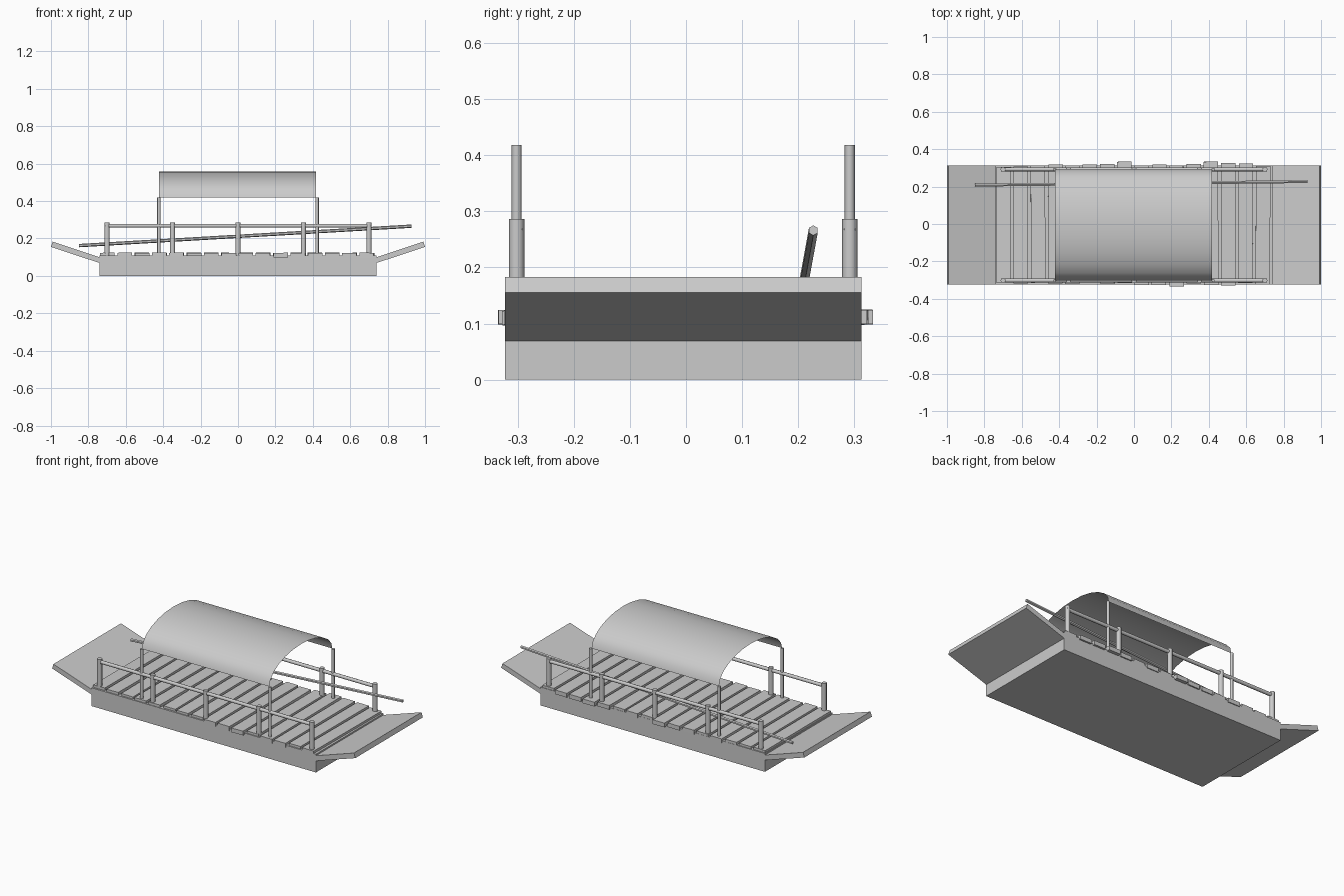
import bpy, bmesh, math, random
from mathutils import Vector

if "Cube" in bpy.data.objects:
    bpy.data.objects.remove(bpy.data.objects["Cube"])
random.seed(4)
YC = -0.005          # hull centre line
SIDE = 0.297         # rail offset from centre line


def make(name, verts, faces):
    me = bpy.data.meshes.new(name)
    me.from_pydata(verts, [], faces)
    bm = bmesh.new()
    bm.from_mesh(me)
    if len(faces) > 1:
        bmesh.ops.recalc_face_normals(bm, faces=bm.faces)
    bm.to_mesh(me)
    bm.free()
    ob = bpy.data.objects.new(name, me)
    bpy.context.collection.objects.link(ob)
    return ob


def prism(name, profile, y0, y1):
    """Extrude an x-z profile along y."""
    n = len(profile)
    verts = [(x, y, z) for y in (y0, y1) for x, z in profile]
    faces = [tuple(range(n)), tuple(range(n, 2 * n))]
    faces += [(i, (i + 1) % n, (i + 1) % n + n, i + n) for i in range(n)]
    return make(name, verts, faces)


def rod(name, a, b, r, sides=8):
    a, b = Vector(a), Vector(b)
    bpy.ops.mesh.primitive_cylinder_add(vertices=sides, radius=r, depth=(b - a).length,
                                        location=(a + b) / 2)
    ob = bpy.context.object
    ob.name = name
    ob.rotation_mode = 'QUATERNION'
    ob.rotation_quaternion = (b - a).to_track_quat('Z', 'Y')
    bpy.ops.object.shade_smooth_by_angle(angle=math.radians(50))
    return ob


# Flat hull
Y0, Y1 = YC - 0.318, YC + 0.318
prism("hull", [(-0.74, 0), (0.74, 0), (0.74, 0.109), (-0.74, 0.109)], Y0, Y1)

# Sloped ramps at both ends
for s, label in ((-1, "left"), (1, "right")):
    prism(label + "_ramp", [(s * 0.725, 0.064), (s * 1.0, 0.155),
                            (s * 0.991, 0.183), (s * 0.716, 0.092)], Y0, Y1)

# Uneven deck planks
back = [.306, .308, .312, .318, .312, .318, .320, .333,
        .312, .318, .312, .320, .333, .325, .323, .310]
front = [.310, .315, .312, .316, .318, .310, .316, .314,
         .325, .325, .333, .315, .325, .326, .314, .322]
for i in range(16):
    x = -0.698 + i * 0.0925
    y0, y1 = YC - front[i] + 0.003, back[i]
    bpy.ops.mesh.primitive_cube_add(size=1, location=(x, (y0 + y1) / 2, 0.111))
    plank = bpy.context.object
    plank.name = f"deck_plank_{i + 1}"
    plank.scale = (0.077, y1 - y0, 0.025)
    plank.rotation_euler = (random.uniform(-.004, .004), random.uniform(-.02, .02),
                            random.uniform(-.008, .008))

# Railings and canopy poles on both sides
for s, label in ((-1, "front"), (1, "back")):
    y = YC + s * SIDE
    for i in range(5):
        x = -0.70 + 0.35 * i
        rod(f"{label}_rail_post_{i + 1}", (x, y, 0.10), (x, y, 0.286), 0.014)
    rod(label + "_handrail", (-0.71, y, 0.268), (0.71, y, 0.268), 0.0105)
    for x in (-0.423, 0.423):
        rod(label + "_canopy_pole", (x, y, 0.10), (x, y, 0.418), 0.009)

# Thin arched canopy
N = 12
verts = []
for i in range(N + 1):
    t = math.pi * i / N
    for x in (-0.422, 0.418):
        verts.append((x, YC - SIDE * math.cos(t), 0.418 + 0.139 * math.sin(t)))
canopy = make("canopy", verts, [(2 * i, 2 * i + 1, 2 * i + 3, 2 * i + 2) for i in range(N)])
if canopy.data.polygons[N // 2].normal.z < 0:
    canopy.data.flip_normals()
canopy.data.polygons.foreach_set("use_smooth", [True] * N)

# Long punting pole resting across the deck
rod("punting_pole", (-0.85, 0.208, 0.162), (0.928, 0.227, 0.266), 0.009, 6)
